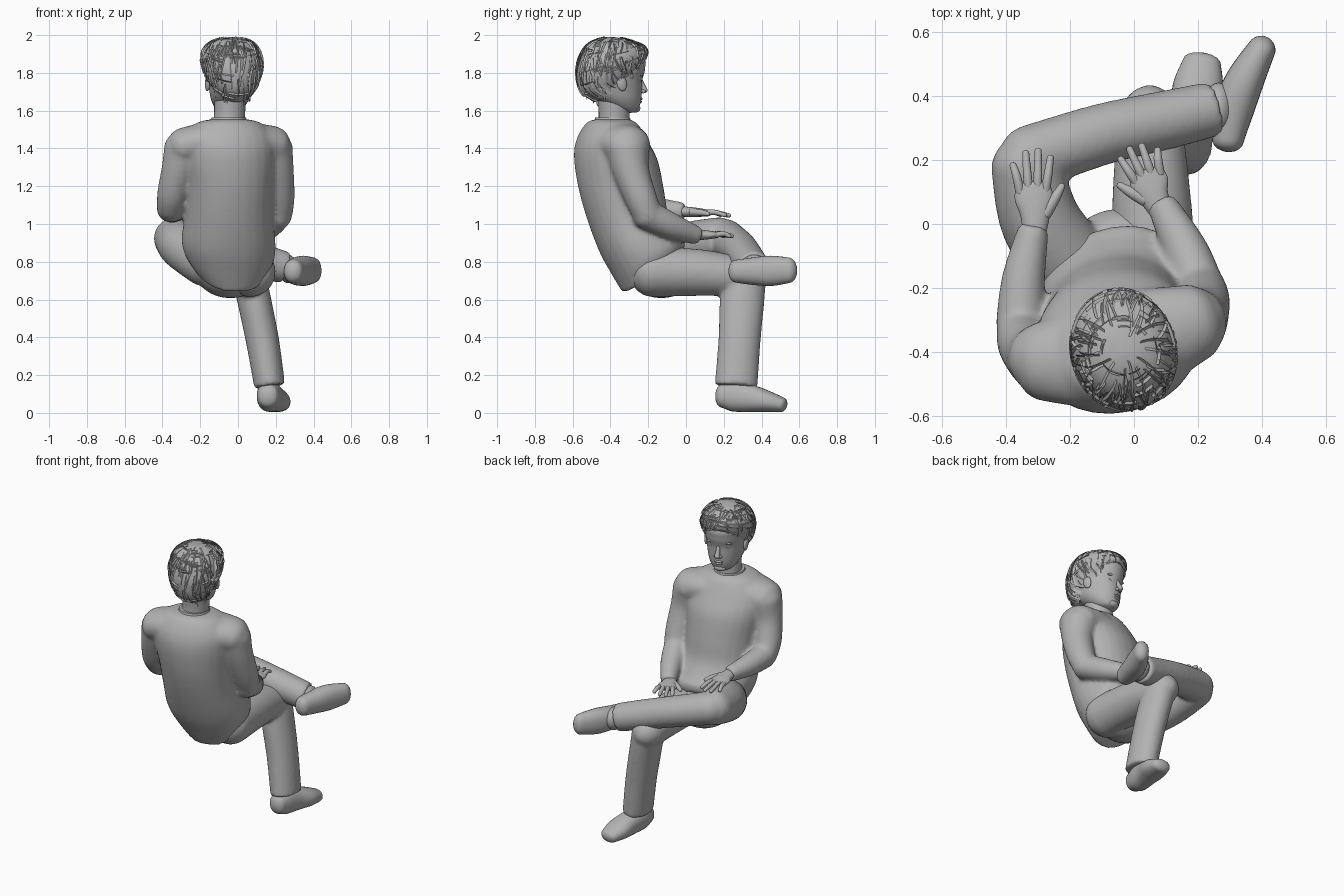
import bpy, bmesh, math, random
from mathutils import Vector, Matrix

random.seed(4)
if "Cube" in bpy.data.objects:
    bpy.data.objects.remove(bpy.data.objects["Cube"])
GREY = (0.45, 0.45, 0.45, 1)
grey = bpy.data.materials.new("plain grey")
grey.use_nodes = True
grey.diffuse_color = GREY
grey.node_tree.nodes["Principled BSDF"].inputs["Base Color"].default_value = GREY
SIDES = 28
parts = []


def finish(name, bm):
    bmesh.ops.recalc_face_normals(bm, faces=bm.faces)
    mesh = bpy.data.meshes.new(name)
    bm.to_mesh(mesh)
    bm.free()
    mesh.materials.append(grey)
    obj = bpy.data.objects.new(name, mesh)
    bpy.context.collection.objects.link(obj)
    parts.append(obj)
    return obj


def select(objs):
    bpy.ops.object.select_all(action="DESELECT")
    for obj in objs:
        obj.select_set(True)
    bpy.context.view_layer.objects.active = objs[0]


def fuse(name, objs):
    """Melt overlapping pieces into one soft cloth surface."""
    select(objs)
    for obj in objs[1:]:
        parts.remove(obj)
    bpy.ops.object.join()
    objs[0].name = name
    melt = objs[0].modifiers.new("melt", "REMESH")
    melt.mode, melt.voxel_size, melt.use_smooth_shade = "VOXEL", .012, True
    soften = objs[0].modifiers.new("soften", "SMOOTH")
    soften.factor, soften.iterations = .5, 8


def spline(rows, steps=6):
    """Smooth curve through rows of numbers."""
    rows = [Vector(r) for r in rows]
    out = []
    for i in range(len(rows) - 1):
        p0, p1, p2 = rows[max(i - 1, 0)], rows[i], rows[i + 1]
        p3 = rows[min(i + 2, len(rows) - 1)]
        for t in (k / steps for k in range(steps)):
            out.append(p1 + (p2 - p0) * (t / 2) + (2 * p0 - 5 * p1 + 4 * p2 - p3) * (t * t / 2)
                       + (3 * p1 - p0 - 3 * p2 + p3) * (t ** 3 / 2))
    return out + [rows[-1]]


def on_ring(ring, angle, power=1.0):
    bend = lambda w: math.copysign(abs(w) ** power, w)
    return ring[0] + ring[1] * bend(math.cos(angle)) + ring[2] * bend(math.sin(angle))


def skin(name, rings, power=1.0):
    """Skin a row of oval rings and close both ends."""
    bm = bmesh.new()
    loops = [[bm.verts.new(on_ring(r, math.tau * i / SIDES, power)) for i in range(SIDES)]
             for r in rings]
    for a, b in zip(loops, loops[1:]):
        for i in range(SIDES):
            bm.faces.new((a[i - 1], a[i], b[i], b[i - 1]))
    bm.faces.new(loops[0])
    bm.faces.new(loops[-1])
    return finish(name, bm)


def cap(ring, direction, length):
    c, u, v = ring
    return [(c + direction * length * math.sin(a), u * math.cos(a), v * math.cos(a))
            for a in (.35, .7, 1.0, 1.3, 1.5)]


def tube(name, rows, side=(1, 0, 0), caps=(0, 0), power=1.0):
    """Limb through (x, y, z, half width, half depth); caps round the ends."""
    rows = spline([r if len(r) == 5 else (*r, r[3]) for r in rows])
    pts = [Vector(r[:3]) for r in rows]
    rings = []
    for i, r in enumerate(rows):
        t = (pts[min(i + 1, len(pts) - 1)] - pts[max(i - 1, 0)]).normalized()
        u = Vector(side)
        u = (u - t * u.dot(t)).normalized()
        rings.append((pts[i], u * r[3], t.cross(u) * r[4]))
    if caps[0]:
        rings = cap(rings[0], (pts[0] - pts[1]).normalized(), caps[0])[::-1] + rings
    if caps[1]:
        rings += cap(rings[-1], (pts[-1] - pts[-2]).normalized(), caps[1])
    return skin(name, rings, power)


def profile_rings(rows, yaw=0):
    """Rings from (back y, back z, front y, front z, middle x, half width)."""
    turn = Matrix.Rotation(math.radians(yaw), 3, "Z")
    return [(Vector((cx, (yb + yf) / 2, (zb + zf) / 2)), turn @ Vector((hw, 0, 0)),
             turn @ Vector((0, yf - yb, zf - zb)) / 2) for yb, zb, yf, zf, cx, hw in spline(rows)]


def blob(name, centre, size, lean=0):
    bm = bmesh.new()
    place = Matrix.Translation(centre) @ Matrix.Rotation(lean, 4, "X")
    bmesh.ops.create_uvsphere(bm, u_segments=24, v_segments=14, radius=1,
                              matrix=place @ Matrix.Diagonal((*size, 1)))
    return finish(name, bm)


# Shirt: body, shoulder yoke and sleeves melted together, with a collar
fuse("shirt", [
    skin("shirt_body", profile_rings([
        (-.475, 1.555, -.30, 1.555, -.05, .09), (-.525, 1.535, -.255, 1.525, -.05, .18),
        (-.575, 1.45, -.20, 1.43, -.055, .25), (-.59, 1.35, -.15, 1.33, -.055, .255),
        (-.568, 1.19, -.118, 1.18, -.05, .237), (-.52, 1.02, -.095, 1.05, -.05, .235),
        (-.455, .85, -.045, .96, -.05, .25), (-.39, .73, -.01, .92, -.045, .235),
        (-.335, .635, -.01, .875, -.04, .185)], 12), .95),
    tube("yoke", [(.18, -.31, 1.415, .125, .105), (.08, -.345, 1.435, .15, .1),
                  (-.05, -.39, 1.445, .165, .1), (-.18, -.42, 1.435, .15, .1),
                  (-.285, -.43, 1.41, .125, .1)], side=(0, 1, 0), caps=(.095, .09)),
    tube("left_upper_sleeve", [(.175, -.31, 1.39, .117), (.20, -.29, 1.28, .096),
                               (.215, -.24, 1.14, .085), (.21, -.2, 1.045, .077)], caps=(.1, .07)),
    tube("left_forearm_sleeve", [(.21, -.215, 1.055, .08), (.16, -.08, .99, .07),
                                 (.083, .068, .935, .047)], caps=(.06, 0)),
    tube("right_upper_sleeve", [(-.28, -.42, 1.39, .115), (-.315, -.41, 1.28, .092),
                                (-.345, -.37, 1.16, .083), (-.355, -.325, 1.09, .075)],
         caps=(.1, .07)),
    tube("right_forearm_sleeve", [(-.355, -.31, 1.085, .077), (-.345, -.17, 1.075, .068),
                                  (-.312, -.008, 1.065, .048)], caps=(.07, 0))])
skin("collar", profile_rings([(-.488, 1.535, -.288, 1.535, -.05, .102),
                              (-.48, 1.565, -.296, 1.56, -.05, .092)], 12))


# Hands: palm, four fingers and a thumb
def hand(prefix, wrist, aim, thumb_side, length):
    fwd = Vector(aim).normalized()
    side = fwd.cross(Vector((0, 0, 1))).normalized() * thumb_side
    at = lambda f, s, z=0: Vector(wrist) + fwd * f * length + side * s + Vector((0, 0, z))
    tube(prefix + "_palm", [(*at(-.04, 0), .034, .028), (*at(.03, .004), .047, .026),
                            (*at(.08, .002), .06, .022), (*at(.12, 0), .054, .017)],
         side, caps=(.01, .015))
    for name, s, reach in (("index", .038, .205), ("middle", .013, .228),
                           ("ring", -.013, .222), ("little", -.04, .185)):
        tube(f"{prefix}_{name}_finger", [(*at(.10, s), .015), (*at(.15, s * 1.25, .006), .0135),
                                         (*at(reach, s * 1.5, -.006), .011)], side, caps=(.01, .01))
    tube(prefix + "_thumb", [(*at(.03, .035), .02), (*at(.075, .065), .017),
                             (*at(.115, .09, -.005), .011)], side, caps=(.015, .01))


hand("right_hand", (-.312, 0, 1.065), (-.03, 1, -.06), 1, 1)
hand("left_hand", (.075, .065, .942), (-.4, 1, 0), -1, .83)

# Trousers: crossed right leg with the seat, then the planted left leg
fuse("right_trouser_leg", [
    blob("trouser_seat", (-.04, -.13, .755), (.19, .18, .148)),
    tube("right_thigh", [(-.165, -.17, .80, .135), (-.288, 0, .88, .127),
                         (-.335, .18, .925, .112)], caps=(.1, .1)),
    tube("right_shin", [(-.322, .208, .925, .102), (-.1, .28, .87, .096),
                        (.1, .325, .812, .092), (.25, .36, .768, .086)],
         side=(0, 1, 0), caps=(.1, 0))])
fuse("left_trouser_leg", [
    tube("left_thigh", [(.065, -.18, .748, .135), (.055, .08, .742, .123), (.05, .30, .72, .104)],
         caps=(.12, .135)),
    tube("left_shin", [(.06, .318, .71, .092, .107), (.085, .298, .6, .09, .118),
                       (.13, .283, .38, .088, .112), (.168, .265, .14, .082, .114)],
         caps=(.09, 0))])

# Shoes
tube("left_shoe", [(.16, .19, .09, .055, .062), (.165, .25, .088, .066, .08),
                   (.18, .34, .077, .07, .073), (.20, .43, .06, .078, .057),
                   (.212, .505, .044, .06, .04)], caps=(.035, .03), power=.9)
tube("right_shoe", [(.293, .262, .75, .06, .05), (.308, .35, .75, .072, .064),
                    (.347, .45, .752, .08, .06), (.397, .543, .755, .068, .045)],
     side=(0, 0, 1), caps=(.037, .045), power=.9)
blob("right_ankle", (.265, .36, .762), (.05, .082, .075))

# Neck, then the head built straight and turned at the end
tube("neck", [(-.05, -.385, 1.5, .085), (-.045, -.38, 1.58, .082), (-.04, -.385, 1.68, .085)])
first_head_part = len(parts)
MID = -.035
skin("head", profile_rings([
    (-.38, 1.60, -.29, 1.588, MID, .035), (-.42, 1.625, -.255, 1.60, MID, .07),
    (-.49, 1.67, -.238, 1.645, MID, .1), (-.54, 1.72, -.232, 1.70, MID, .115),
    (-.56, 1.78, -.23, 1.76, MID, .125), (-.565, 1.85, -.215, 1.82, MID, .13),
    (-.54, 1.92, -.225, 1.89, MID, .12), (-.41, 1.972, -.36, 1.97, MID, .02)]))
tube("nose", [(MID, -.238, 1.765, .011), (MID, -.224, 1.73, .014), (MID, -.215, 1.706, .018)],
     caps=(.01, .013))
blob("upper_lip", (MID, -.241, 1.663), (.028, .015, .008))
blob("lower_lip", (MID, -.245, 1.648), (.024, .016, .009))
blob("chin", (MID, -.265, 1.612), (.04, .026, .022))
for name, s in (("left", 1), ("right", -1)):
    blob(name + "_nostril", (MID + s * .015, -.227, 1.702), (.011, .014, .01))
    blob(name + "_eye", (MID + s * .045, -.258, 1.757), (.02, .015, .01))
    blob(name + "_brow", (MID + s * .047, -.25, 1.788), (.032, .015, .009))
    blob(name + "_ear", (MID + s * .126, -.37, 1.745), (.013, .027, .042), .2)

# Hair: a cap with a sloping hairline, covered in thin crossing locks
hair = profile_rings([
    (-.49, 1.645, -.225, 1.87, MID, .118), (-.56, 1.70, -.207, 1.89, MID, .145),
    (-.583, 1.80, -.207, 1.92, MID, .161), (-.563, 1.89, -.227, 1.945, MID, .148),
    (-.52, 1.95, -.275, 1.966, MID, .116), (-.46, 1.98, -.33, 1.982, MID, .067),
    (-.41, 1.99, -.38, 1.988, MID, .015)])
skin("hair_cap", hair)
HEAD_CORE = Vector((MID, -.385, 1.8))
bm = bmesh.new()


def lock(path):
    """Tilted ribbon following a list of (ring index, angle)."""
    pts = []
    for i, angle in path:
        p = on_ring(hair[max(0, min(i, len(hair) - 1))], angle)
        pts.append(p + (p - HEAD_CORE).normalized() * .004 + Vector((0, 0, min(i, 0) * .012)))
    out = (pts[0] - HEAD_CORE).normalized()
    flat = (pts[-1] - pts[0]).cross(out).normalized()
    across = (flat * random.choice((-1, 1)) + out).normalized() * .005
    edges = [(bm.verts.new(p - across), bm.verts.new(p + across)) for p in pts]
    for a, b in zip(edges, edges[1:]):
        bm.faces.new((a[0], a[1], b[1], b[0]))


for _ in range(200):
    angle, start, sway = random.uniform(0, math.tau), random.randint(-2, 22), random.uniform(-.03, .03)
    lock([(start + k, angle + sway * k) for k in range(random.randint(6, 13))])
for _ in range(90):
    angle, level = random.uniform(0, math.tau), random.randint(3, 30)
    lock([(level, angle + .1 * k) for k in range(6)])
finish("hair_locks", bm)
centre = Matrix.Translation((MID, -.385, 0))
for obj in parts[first_head_part:]:
    obj.data.transform(centre @ Matrix.Rotation(math.radians(14), 4, "Z") @ centre.inverted())

# Smooth shading with crisp edges
select(parts)
bpy.ops.object.shade_smooth_by_angle(angle=math.radians(40))
